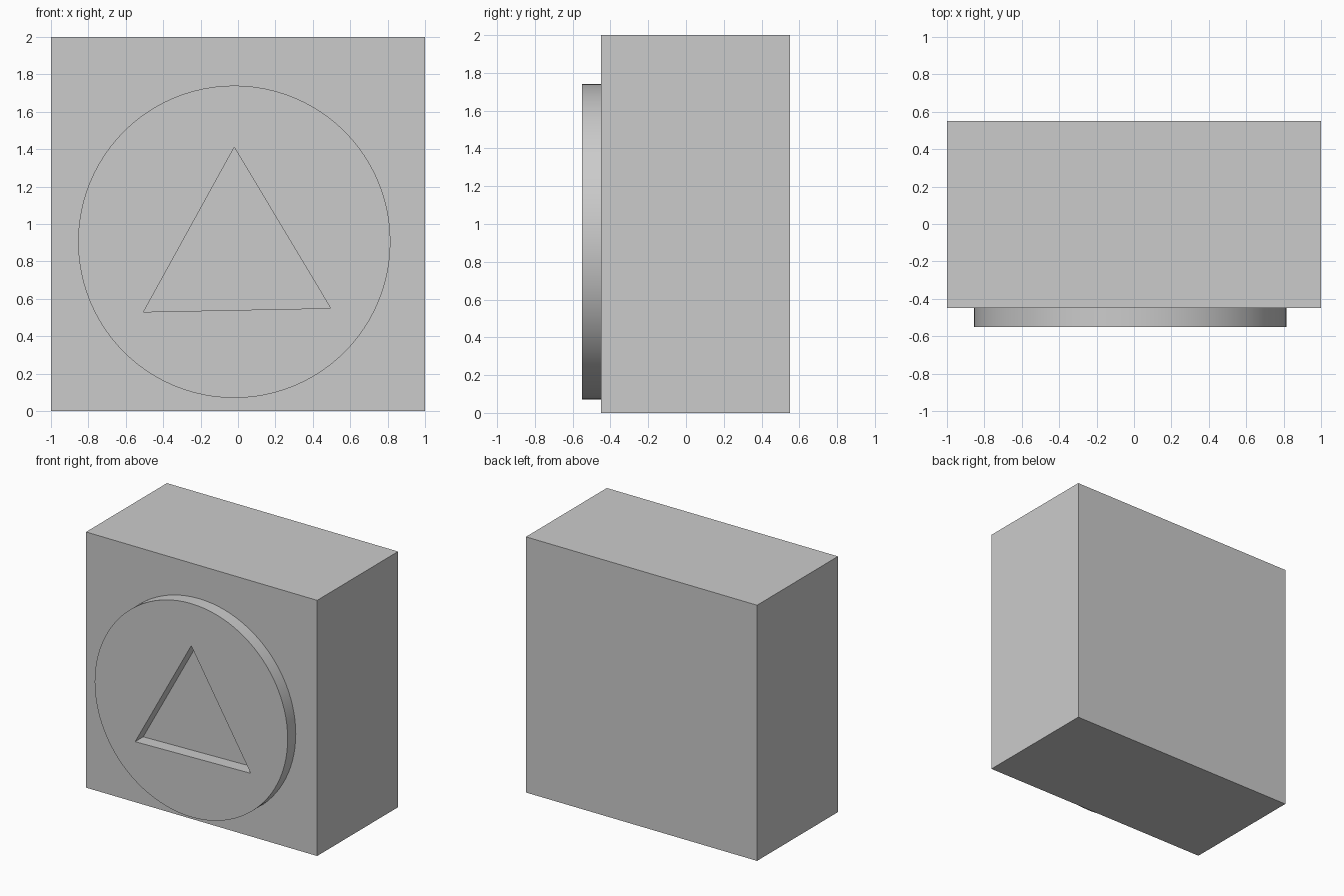
import bpy, bmesh, math
from mathutils import Vector

default = bpy.data.objects.get("Cube")
if default:
    bpy.data.objects.remove(default, do_unlink=True)

GREY = (0.6, 0.6, 0.6, 1)
grey = bpy.data.materials.new("plain grey")
grey.use_nodes = True
grey.diffuse_color = GREY
grey.node_tree.nodes["Principled BSDF"].inputs["Base Color"].default_value = GREY

FRONT, BACK, RAISE = -0.45, 0.55, 0.1


def add_object(name, bm):
    mesh = bpy.data.meshes.new(name)
    bm.to_mesh(mesh)
    bm.free()
    mesh.materials.append(grey)
    obj = bpy.data.objects.new(name, mesh)
    bpy.context.collection.objects.link(obj)
    return obj


def outline(bm, points, y):
    """Closed loop of edges in the x-z plane."""
    verts = [bm.verts.new((x, y, z)) for x, z in points]
    return [bm.edges.new((v, verts[i - 1])) for i, v in enumerate(verts)]


# Solid block
bm = bmesh.new()
bmesh.ops.create_cube(bm, size=1)
bmesh.ops.scale(bm, vec=(2, BACK - FRONT, 2), verts=bm.verts)
bmesh.ops.translate(bm, vec=(0, (FRONT + BACK) / 2, 1), verts=bm.verts)
add_object("block", bm)

# Raised round button with a triangular opening down to the block face
SIDES, RADIUS, CX, CZ = 96, 0.835, -0.02, 0.905
circle = [(CX + RADIUS * math.cos(2 * math.pi * i / SIDES),
           CZ + RADIUS * math.sin(2 * math.pi * i / SIDES)) for i in range(SIDES)]
triangle = [(-0.02, 1.41), (-0.505, 0.53), (0.495, 0.55)]

bm = bmesh.new()
rims = outline(bm, circle, FRONT - RAISE) + outline(bm, triangle, FRONT - RAISE)
bmesh.ops.triangle_fill(bm, edges=rims, use_beauty=True, normal=Vector((0, -1, 0)))
walls = bmesh.ops.extrude_edge_only(bm, edges=rims)["geom"]
bmesh.ops.translate(bm, vec=(0, RAISE, 0),
                    verts=[g for g in walls if isinstance(g, bmesh.types.BMVert)])

# Face the front forward, the rim outward and the opening's walls inward
centre = Vector((CX, 0, CZ))
bm.normal_update()
for face in bm.faces:
    offset = face.calc_center_median() - centre
    offset.y = 0
    if abs(face.normal.y) > 0.5:
        flip = face.normal.y > 0
    else:
        on_rim = offset.length > 0.7
        flip = (face.normal.dot(offset) > 0) != on_rim
    if flip:
        face.normal_flip()
button = add_object("round_button", bm)

bpy.ops.object.select_all(action="DESELECT")
button.select_set(True)
bpy.context.view_layer.objects.active = button
bpy.ops.object.shade_smooth_by_angle(angle=math.radians(30))
